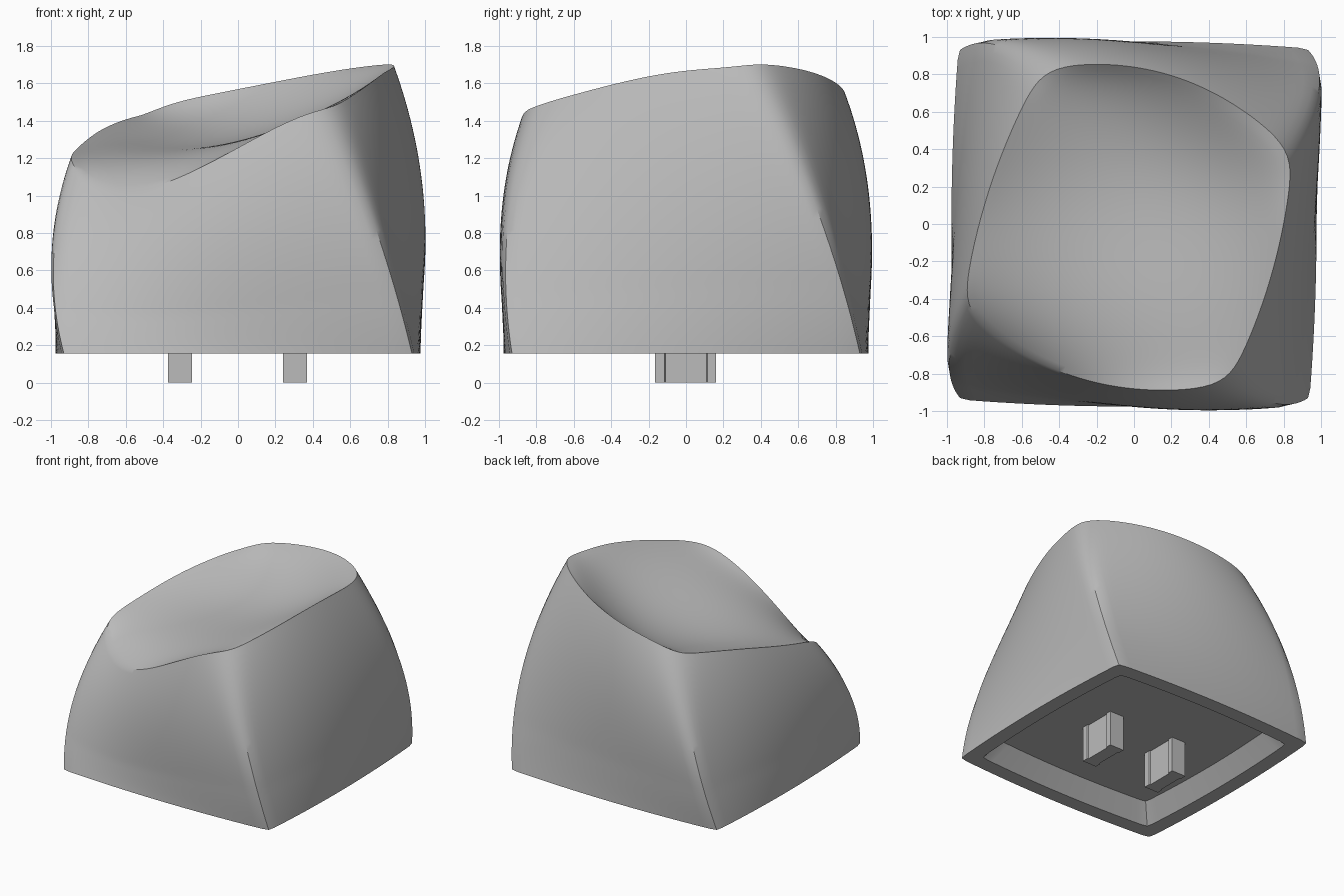
import bpy, bmesh, math
from mathutils import Vector

cube = bpy.data.objects.get("Cube")
if cube:
    bpy.data.objects.remove(cube, do_unlink=True)

grey = bpy.data.materials.new("plain grey")
grey.use_nodes = True
colour = (0.5, 0.5, 0.5, 1)
grey.diffuse_color = colour
grey.node_tree.nodes["Principled BSDF"].inputs["Base Color"].default_value = colour

N = 192          # points round each ring
LEVELS = 32      # rings up the wall
BASE_Z = 0.155
DEPTH = 0.14     # cavity depth

# Corner paths (bottom, middle, top), in order: -x-y, +x-y, +x+y, -x+y
PATHS = [[Vector(p) for p in path] for path in (
    ((-0.93, -0.93), (-0.985, -0.72), (-0.88, -0.43)),
    ((0.93, -0.93), (0.74, -0.955), (0.485, -0.82)),
    ((0.93, 0.93), (0.985, 0.70), (0.82, 0.36)),
    ((-0.93, 0.93), (-0.73, 0.955), (-0.48, 0.79)))]


def corners(s):
    """Corner positions at height fraction s, along a smooth arc."""
    result = []
    for low, mid, top in PATHS:
        control = 2 * mid - (low + top) / 2
        result.append(low * (1 - s) ** 2 + control * 2 * s * (1 - s) + top * s * s)
    return result


def place(s, a, b):
    """Map square coordinates (-1 to 1) into the twisted section."""
    c = corners(s)
    front = c[0].lerp(c[1], (1 + a) / 2)
    back = c[3].lerp(c[2], (1 + a) / 2)
    return front.lerp(back, (1 + b) / 2)


def outline(s):
    """Bowed square with sharp corners below, softer at the top."""
    swell = s ** 1.5
    wide, deep = 1 + 0.03 * swell, 1 + 0.06 * swell
    n = min(80, 12 / max(s, 0.01) ** 1.3)
    fit = (wide ** -n + deep ** -n) ** (1 / n)
    bow_a, bow_b = 0.04 + 0.04 * swell, 0.04 + 0.21 * swell
    points = []
    for i in range(N):
        t = math.tau * i / N
        x, y = math.cos(t), math.sin(t)
        r = fit * (abs(x / wide) ** n + abs(y / deep) ** n) ** (-1 / n)
        a, b = x * r, y * r
        points.append((a * (1 + bow_a * (1 - b * b)), b * (1 + bow_b * (1 - a * a))))
    return points


def dish_height(a, b):
    """Sloping top with a scooped middle and a front lip rolling down."""
    p = place(1, a, b)
    t = b / (1 + 0.3 * max(0, 1 - a * a))
    scoop = -0.165 - 0.0915 * t + 0.0725 * t * t + 0.164 * t ** 3
    across = (1 - (a / 1.06) ** 2) * (1 - 0.9 * a * t ** 4)
    return 1.461 + 0.236 * p.x + 0.126 * p.y + scoop * across


def finish(bm, name, smooth):
    bmesh.ops.recalc_face_normals(bm, faces=bm.faces)
    mesh = bpy.data.meshes.new(name)
    bm.to_mesh(mesh)
    bm.free()
    mesh.materials.append(grey)
    obj = bpy.data.objects.new(name, mesh)
    bpy.context.collection.objects.link(obj)
    if smooth:
        bpy.ops.object.select_all(action="DESELECT")
        obj.select_set(True)
        bpy.context.view_layer.objects.active = obj
        bpy.ops.object.shade_smooth_by_angle(angle=math.radians(32))


# Cap: cavity, twisted wall and dished top as one run of rings
bm = bmesh.new()
rings = []


def add_ring(coords):
    ring = [bm.verts.new(c) for c in coords]
    if rings:
        last = rings[-1]
        for i in range(N):
            j = (i + 1) % N
            bm.faces.new((last[i], last[j], ring[j], ring[i]))
    rings.append(ring)


foot = outline(0)
for scale, z in ((0.77, BASE_Z + DEPTH), (0.875, BASE_Z)):
    add_ring([(*place(0, a * scale, b * scale), z) for a, b in foot])
bm.faces.new(rings[0])

rim = outline(1)
rim_z = [dish_height(a, b) for a, b in rim]
for level in range(LEVELS + 1):
    s = level / LEVELS
    add_ring([(*place(s, a, b), BASE_Z + s * (z - BASE_Z))
              for (a, b), z in zip(outline(s), rim_z)])

for step in range(23, 0, -1):
    k = step / 24
    add_ring([(*place(1, a * k, b * k), dish_height(a * k, b * k)) for a, b in rim])
centre = bm.verts.new((*place(1, 0, 0), dish_height(0, 0)))
for i in range(N):
    bm.faces.new((rings[-1][i], rings[-1][(i + 1) % N], centre))
finish(bm, "cap", True)

# Two mounting stems with a shallow groove down each long side
half = [(0.065, -0.165), (0.065, -0.115), (0.055, -0.11),
        (0.055, 0.11), (0.065, 0.115), (0.065, 0.16)]
profile = half + [(-x, y) for x, y in reversed(half)]
for name, x0 in (("right_stem", -0.31), ("left_stem", 0.305)):
    bm = bmesh.new()
    face = bm.faces.new([bm.verts.new((x0 + x, y, 0)) for x, y in profile])
    grown = bmesh.ops.extrude_face_region(bm, geom=[face])["geom"]
    bmesh.ops.translate(bm, vec=(0, 0, BASE_Z + DEPTH + 0.01),
                        verts=[v for v in grown if isinstance(v, bmesh.types.BMVert)])
    finish(bm, name, False)
